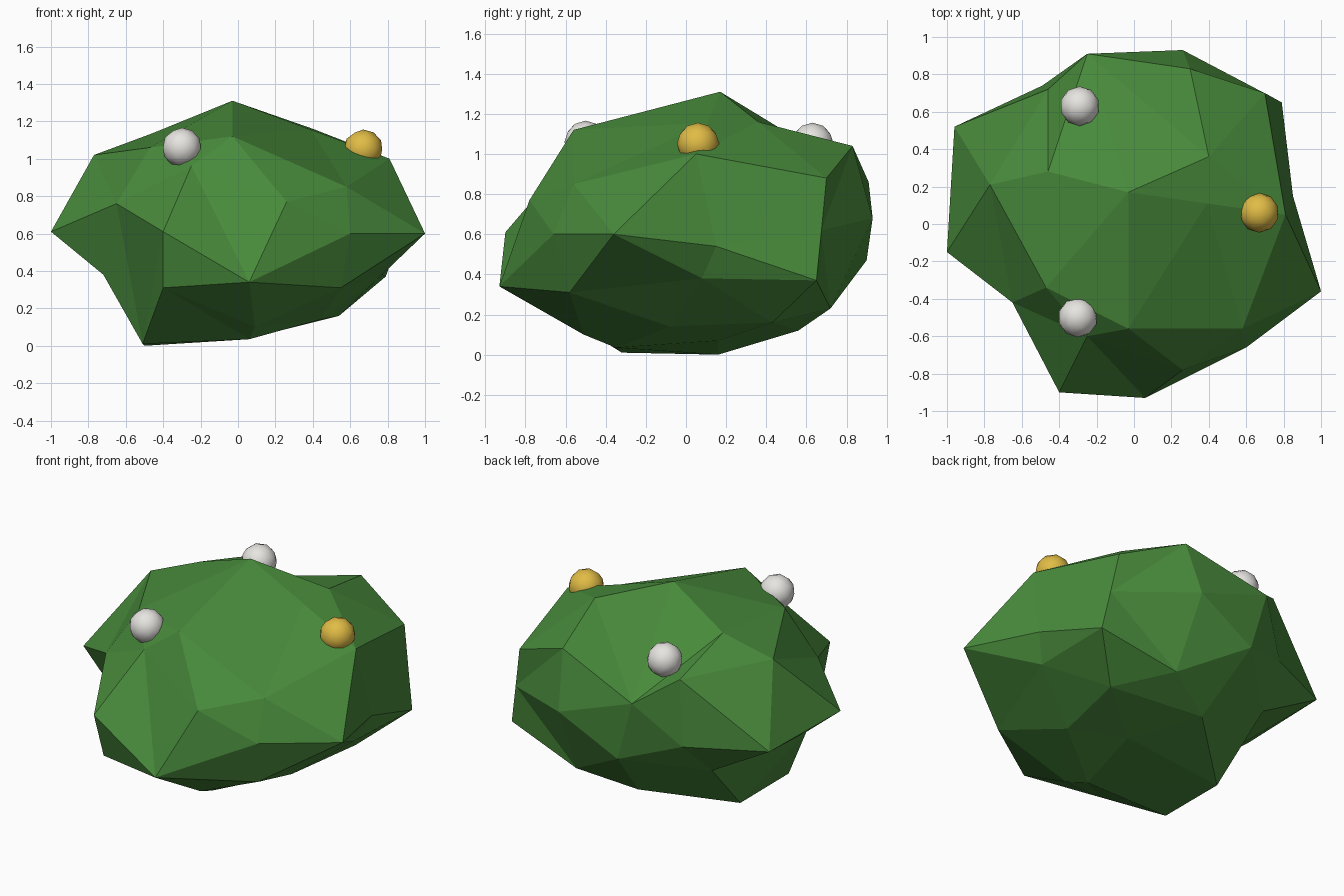
import bpy
import bmesh
import math
from mathutils import Vector

# Remove only the default cube
default_cube = bpy.data.objects.get("Cube")
if default_cube:
    bpy.data.objects.remove(default_cube, do_unlink=True)


def make_material(name, color):
    material = bpy.data.materials.new(name)
    material.use_nodes = True
    material.diffuse_color = color
    shader = next(node for node in material.node_tree.nodes if node.type == "BSDF_PRINCIPLED")
    shader.inputs["Base Color"].default_value = color
    shader.inputs["Roughness"].default_value = 0.9
    return material


def finish_object(name, bm, material, smooth):
    bmesh.ops.recalc_face_normals(bm, faces=bm.faces)
    mesh = bpy.data.meshes.new(name)
    bm.to_mesh(mesh)
    bm.free()
    mesh.materials.append(material)
    for polygon in mesh.polygons:
        polygon.use_smooth = smooth
    model_part = bpy.data.objects.new(name, mesh)
    bpy.context.scene.collection.objects.link(model_part)


def angle_around_z(vertex):
    return (math.atan2(vertex.co.y, vertex.co.x) + 0.01) % math.tau


leaf_green = make_material("leaf green", (0.065, 0.255, 0.044, 1))
petal_white = make_material("petal white", (0.8, 0.78, 0.75, 1))
petal_yellow = make_material("petal yellow", (0.75, 0.5, 0.06, 1))

# Bush: a low-poly sphere whose rings of points are pulled into a lumpy shape,
# each ring running anticlockwise from +x
crown = [(-.03, .17, 1.31)]
upper_ring = [(.39, .11, 1.155), (.4, .36, 1.16), (-.46, .28, 1.135),
              (-.47, -.34, 1.06), (-.03, -.56, 1.12)]
shoulder_ring = [(.81, .05, 1), (.7, .7, .88), (.3, .83, 1.04), (-.25, .91, .86),
                 (-.46, .72, 1), (-.77, .21, 1.02), (-.65, -.42, .76),
                 (-.25, -.6, .96), (.26, -.78, .77), (.58, -.56, .85)]
waist_ring = [(.85, .15, .54), (.745, .675, .62), (.26, .93, .68), (-.49, .74, .58),
              (-.96, .52, .59), (-1, -.15, .61), (-.4, -.9, .61),
              (.06, -.93, .34), (.6, -.66, .6), (1, -.36, .6)]
skirt_ring = [(.77, .08, .38), (.79, .65, .37), (.28, .72, .23), (-.14, .9, .47),
              (-.55, .52, .36), (-.72, -.2, .38), (-.51, -.32, .01),
              (-.4, -.8, .31), (.09, -.51, .1), (.55, -.58, .31)]
base_ring = [(.54, .43, .16), (-.05, .56, .12), (-.5, .16, 0),
             (.06, -.35, .035), (.44, -.08, .14)]
underside = [(.18, .16, .07)]

bush = bmesh.new()
bmesh.ops.create_icosphere(bush, subdivisions=2, radius=1)
remaining = sorted(bush.verts, key=lambda vertex: -vertex.co.z)
rings = []
for targets in (crown, upper_ring, shoulder_ring, waist_ring, skirt_ring, base_ring, underside):
    rings.append(sorted(remaining[:len(targets)], key=angle_around_z))
    remaining = remaining[len(targets):]
    for vertex, position in zip(rings[-1], targets):
        vertex.co = Vector(position)
top, upper, shoulder, waist, skirt = rings[:5]


# Turn a few triangle diagonals so creases fall along the lumps
def turn_edge(start, end):
    edge = bush.edges.get((start, end))
    bmesh.utils.edge_rotate(edge, True)


turn_edge(upper[0], shoulder[1])
turn_edge(upper[1], upper[2])
turn_edge(waist[2], waist[3])
turn_edge(waist[8], skirt[8])
# Notch between the two lumps at the front right
turn_edge(waist[5], waist[6])
turn_edge(waist[5], skirt[6])
finish_object("bush", bush, leaf_green, False)


# Round blossoms half sunk into the top of the bush
def add_blossom(name, center, material):
    blossom = bmesh.new()
    bmesh.ops.create_icosphere(blossom, subdivisions=2, radius=0.106)
    bmesh.ops.translate(blossom, verts=blossom.verts, vec=center)
    finish_object(name, blossom, material, True)


add_blossom("front_blossom", (-.3, -.5, 1.06), petal_white)
add_blossom("back_blossom", (-.29, .63, 1.05), petal_white)
add_blossom("left_blossom", (.67, .06, 1.05), petal_yellow)
